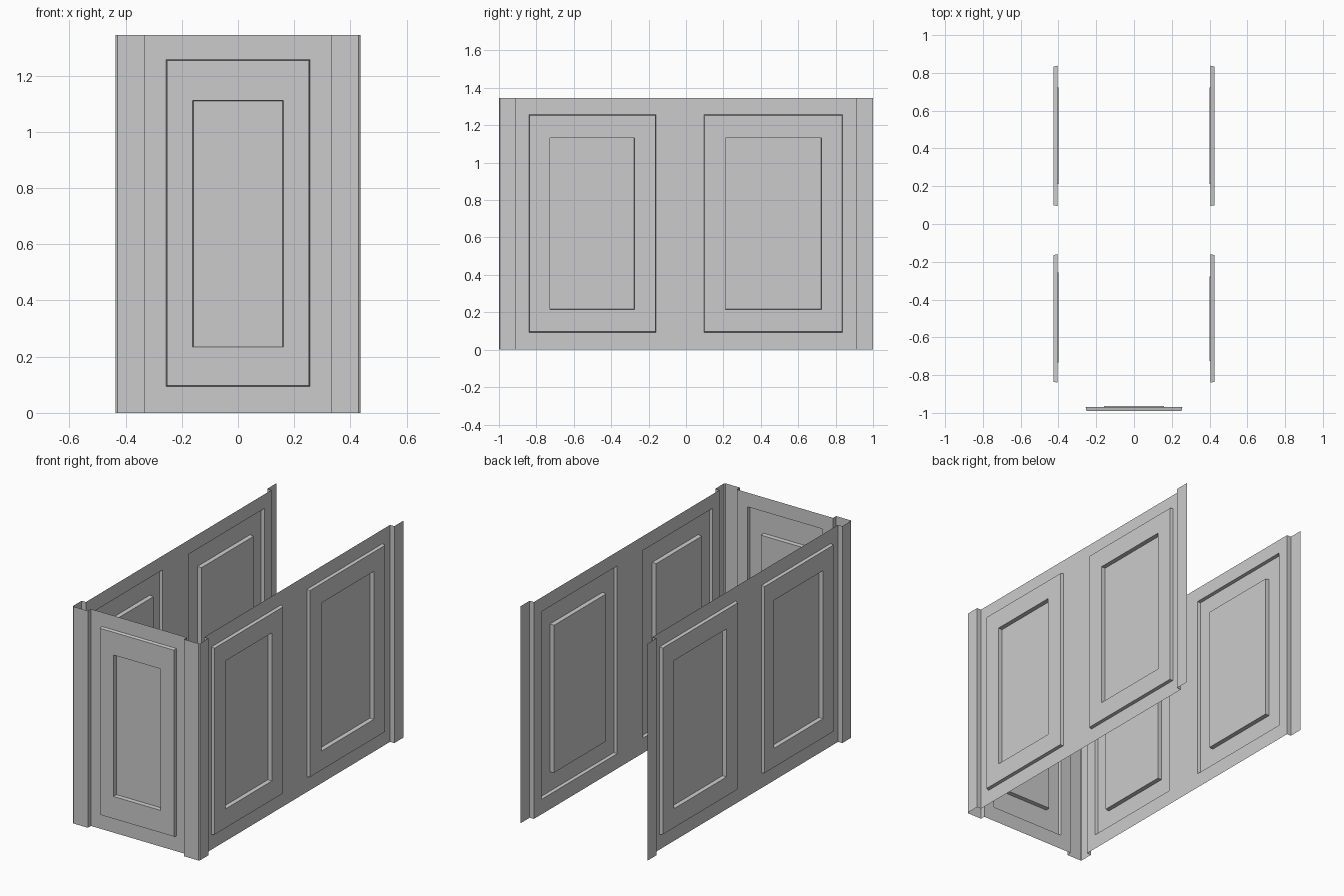
import bpy, bmesh
from mathutils import Vector

if "Cube" in bpy.data.objects:
    bpy.data.objects.remove(bpy.data.objects["Cube"])

H = 1.345                    # wall height
RAISE, SINK = 0.019, 0.007   # frame stands proud, centre sits back
SLOPE = 0.004                # slight draft on the frame edge


def finish(bm, name, outward):
    """Weld, face outward and link as an object."""
    bmesh.ops.remove_doubles(bm, verts=bm.verts, dist=1e-5)
    bmesh.ops.recalc_face_normals(bm, faces=bm.faces)
    bm.normal_update()
    total = sum((f.normal * f.calc_area() for f in bm.faces), Vector())
    if total.dot(outward) < 0:
        bmesh.ops.reverse_faces(bm, faces=bm.faces)
    me = bpy.data.meshes.new(name)
    bm.to_mesh(me)
    bm.free()
    bpy.context.collection.objects.link(bpy.data.objects.new(name, me))


def panel_wall(name, place, outward, half, panels):
    """Flat sheet with panels; place(u, depth, z) maps to world space.
    Each panel is (outer, inner), rectangles given as u0, u1, z0, z1."""
    bm = bmesh.new()

    def quad(pts):
        bm.faces.new([bm.verts.new(place(*p)) for p in pts])

    def loop(r, d, grow=0.0):
        a, b, c, e = r[0] - grow, r[1] + grow, r[2] - grow, r[3] + grow
        return [(a, d, c), (b, d, c), (b, d, e), (a, d, e)]

    # Flat sheet around the panel openings
    us = sorted({-half, half} | {u for o, _ in panels for u in o[:2]})
    zs = sorted({0, H} | {z for o, _ in panels for z in o[2:]})
    for a, b in zip(us, us[1:]):
        for c, e in zip(zs, zs[1:]):
            mu, mz = (a + b) / 2, (c + e) / 2
            if not any(o[0] < mu < o[1] and o[2] < mz < o[3] for o, _ in panels):
                quad(loop((a, b, c, e), 0))

    # Raised frame and sunken centre of each panel
    for outer, inner in panels:
        rings = [loop(outer, 0), loop(outer, RAISE, -SLOPE),
                 loop(inner, RAISE), loop(inner, -SINK, -SLOPE / 2)]
        for p, q in zip(rings, rings[1:]):
            for i in range(4):
                j = (i + 1) % 4
                quad([p[i], p[j], q[j], q[i]])
        quad(rings[-1])
    finish(bm, name, outward)


def post(name, profile, side, outward):
    """Upright folded strip from a plan profile."""
    bm = bmesh.new()
    pts = [(side * x, y) for x, y in profile]
    for (x0, y0), (x1, y1) in zip(pts, pts[1:]):
        bm.faces.new([bm.verts.new(v) for v in
                      ((x0, y0, 0), (x1, y1, 0), (x1, y1, H), (x0, y0, H))])
    finish(bm, name, outward)


# Front wall
panel_wall("front_wall", lambda u, d, z: (u, -0.970 - d, z), Vector((0, -1, 0)), 0.33,
           [((-0.256, 0.256, 0.093, 1.257), (-0.161, 0.161, 0.235, 1.112))])

# Side walls, with a slightly different front panel on each side
rear = ((0.095, 0.838, 0.093, 1.257), (0.21, 0.725, 0.215, 1.133))
for side, label, y0, y1 in ((1, "right", -0.728, -0.275), (-1, "left", -0.735, -0.255)):
    out = Vector((side, 0, 0))
    near = ((-0.84, -0.16, 0.093, 1.257), (y0, y1, 0.215, 1.133))
    panel_wall(label + "_wall", lambda u, d, z, s=side: (s * (0.406 + d), u, z),
               out, 0.91, [near, rear])
    # Front corner post and rear edge strip
    post(label + "_front_post",
         [(0.33, -0.970), (0.33, -1), (0.429, -1), (0.435, -0.995),
          (0.435, -0.91), (0.406, -0.91)], side, out + Vector((0, -1, 0)))
    post(label + "_rear_strip", [(0.406, 0.91), (0.435, 0.91), (0.435, 1)], side, out)
